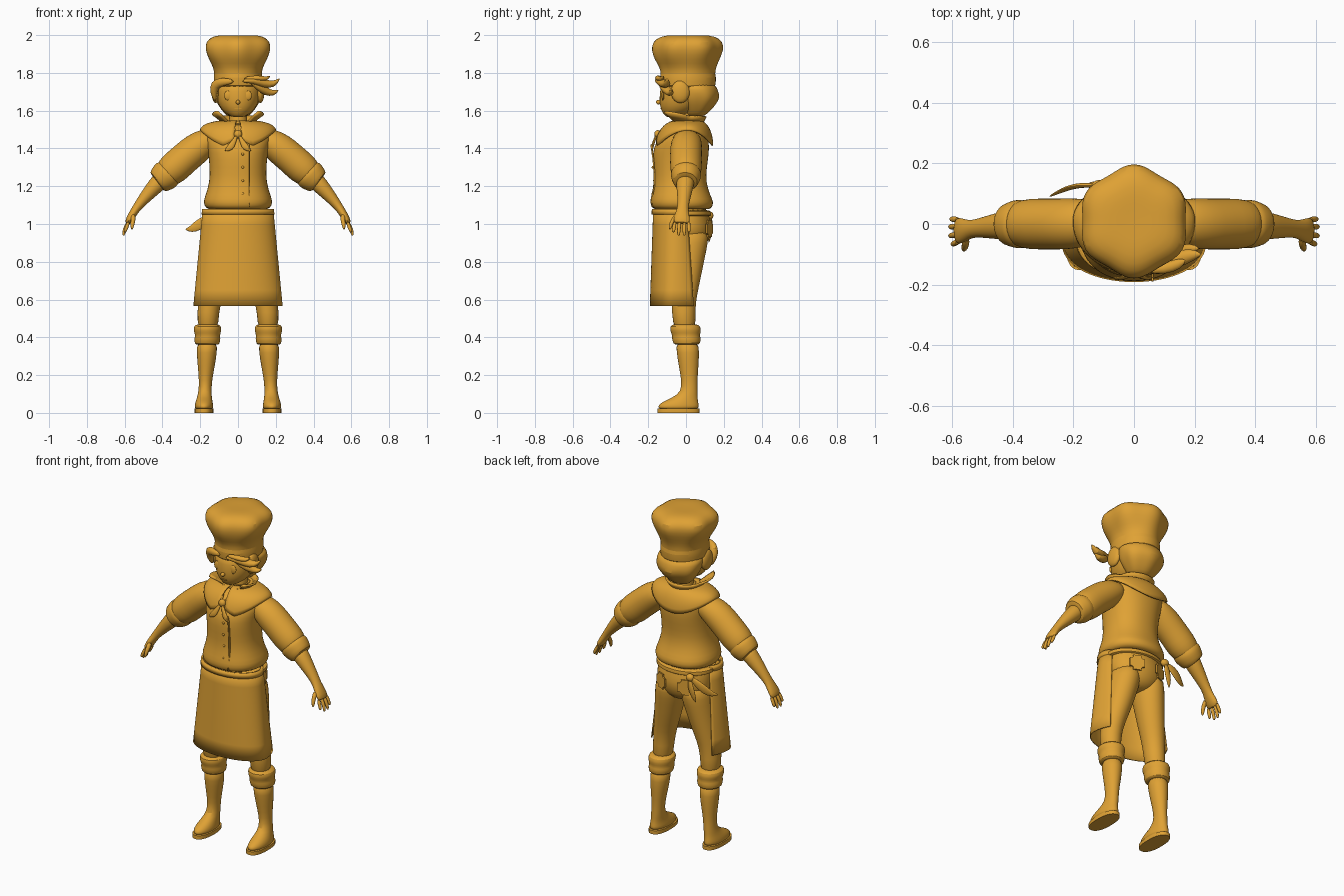
import bpy, bmesh, math
from mathutils import Vector

mat = bpy.data.materials.new("warm_ochre")
mat.diffuse_color = (0.74, 0.36, 0.035, 1)


def finish(name, bm, subsurf=1, solid=0.0, angle=50):
    bmesh.ops.recalc_face_normals(bm, faces=bm.faces)
    me = bpy.data.meshes.new(name)
    bm.to_mesh(me)
    bm.free()
    me.materials.append(mat)
    ob = bpy.data.objects.new(name, me)
    bpy.context.collection.objects.link(ob)
    if solid:
        m = ob.modifiers.new("thickness", "SOLIDIFY")
        m.thickness, m.offset = solid, 0
    if subsurf:
        ob.modifiers.new("smooth", "SUBSURF").levels = subsurf
        ob.modifiers["smooth"].render_levels = subsurf
    for o in bpy.context.selected_objects:
        o.select_set(False)
    ob.select_set(True)
    bpy.context.view_layer.objects.active = ob
    bpy.ops.object.shade_smooth_by_angle(angle=math.radians(angle))
    return ob


def loft(name, rings, n=20, flat=True, power=1.0, lobes=None, sx=1, subsurf=1):
    """Rings are (x, y, z, half width, half depth); not flat = perpendicular to the path."""
    bm = bmesh.new()
    loops = []
    pts = [Vector(r[:3]) for r in rings]
    for i, r in enumerate(rings):
        u, v = Vector((1, 0, 0)), Vector((0, 1, 0))
        if not flat:
            t = (pts[min(i + 1, len(pts) - 1)] - pts[max(i - 1, 0)]).normalized()
            u = v.cross(t).normalized()
            v = t.cross(u)
        loop = []
        for k in range(n):
            a = 2 * math.pi * k / n
            c, s = math.cos(a), math.sin(a)
            c = math.copysign(abs(c) ** power, c)
            s = math.copysign(abs(s) ** power, s)
            f = 1 + (lobes[i] * math.cos(6 * a + math.pi) if lobes else 0)
            p = pts[i] + u * c * r[3] * f + v * s * r[4] * f
            loop.append(bm.verts.new((p.x * sx, p.y, p.z)))
        loops.append(loop)
    for a, b in zip(loops, loops[1:]):
        for k in range(n):
            bm.faces.new((a[k], a[(k + 1) % n], b[(k + 1) % n], b[k]))
    bm.faces.new(loops[0])
    bm.faces.new(loops[-1])
    return finish(name, bm, subsurf)


def sheet(name, fn, nu, nv, solid):
    """Thin cloth surface from a function of two parameters in 0..1."""
    bm = bmesh.new()
    g = [[bm.verts.new(fn(i / nu, j / nv)) for j in range(nv + 1)] for i in range(nu + 1)]
    for i in range(nu):
        for j in range(nv):
            bm.faces.new((g[i][j], g[i + 1][j], g[i + 1][j + 1], g[i][j + 1]))
    return finish(name, bm, 0, solid)


def ball(name, loc, size):
    bm = bmesh.new()
    bmesh.ops.create_uvsphere(bm, u_segments=16, v_segments=10, radius=1)
    for v in bm.verts:
        v.co = Vector(v.co[i] * size[i] + loc[i] for i in range(3))
    return finish(name, bm, 0)


def plate(name, loc, size, rot=(0, 0, 0), bevel=0.0):
    bm = bmesh.new()
    bmesh.ops.create_cube(bm, size=1)
    for v in bm.verts:
        v.co = Vector(v.co[i] * size[i] for i in range(3))
    if bevel:
        edges = [e for e in bm.edges if abs(e.verts[0].co.y - e.verts[1].co.y) > 1e-5]
        bmesh.ops.bevel(bm, geom=edges, offset=bevel, segments=3, affect='EDGES')
    ob = finish(name, bm, 0, 0, 30)
    ob.location, ob.rotation_euler = loc, rot


# Hat, head and hair
loft("chef_hat", [(0, .01, 1.72, .12, .13), (0, .01, 1.725, .128, .148), (0, .01, 1.785, .13, .15),
     (0, .01, 1.79, .125, .143), (0, .01, 1.83, .132, .148), (0, .005, 1.87, .158, .168),
     (0, .008, 1.92, .18, .185), (0, .01, 1.965, .178, .18), (0, .01, 1.995, .14, .14),
     (0, .01, 2.0, .08, .08), (0, .01, 1.998, .03, .03)], n=36,
     lobes=[0, 0, 0, 0, .01, .03, .045, .05, .04, .02, 0])
loft("head", [(0, -.075, 1.565, .025, .025), (0, -.06, 1.575, .05, .055), (0, -.035, 1.605, .09, .1),
     (0, -.02, 1.65, .112, .123), (0, -.005, 1.70, .122, .135), (0, 0, 1.77, .12, .13)])
loft("back_hair", [(0, .045, 1.565, .05, .04), (0, .055, 1.585, .075, .06), (0, .065, 1.63, .11, .09),
     (0, .065, 1.67, .13, .115), (0, .06, 1.71, .135, .108), (0, .045, 1.75, .13, .11)],
     n=28, lobes=[0, .03, .04, .03, 0, 0])
loft("neck", [(0, .01, 1.48, .055, .055), (0, .01, 1.62, .05, .05)])
ball("nose", (0, -.145, 1.645), (.012, .014, .012))
plate("mouth", (0, -.131, 1.61), (.035, .012, .004))
for s in (-1, 1):
    ball("eye", (s * .05, -.122, 1.68), (.024, .008, .026))
    ball("side_hair", (s * .118, -.03, 1.70), (.022, .05, .06))
loft("fringe_left", [(-.02, -.14, 1.755, .01, .008), (-.08, -.13, 1.755, .025, .018),
     (-.125, -.09, 1.74, .032, .025), (-.13, -.08, 1.69, .02, .022), (-.12, -.07, 1.65, .005, .006)],
     n=10, flat=False)
for path in ([(.02, -.15, 1.755, .008, .01), (.08, -.15, 1.765, .02, .022), (.13, -.12, 1.745, .026, .03),
              (.19, -.1, 1.735, .02, .025), (.222, -.1, 1.772, .003, .004)],
             [(.06, -.14, 1.76, .008, .01), (.11, -.12, 1.725, .022, .025), (.15, -.09, 1.70, .024, .025),
              (.19, -.08, 1.69, .016, .018), (.215, -.08, 1.71, .003, .004)],
             [(.03, -.15, 1.77, .008, .01), (.10, -.15, 1.775, .016, .02),
              (.15, -.13, 1.765, .014, .02), (.17, -.12, 1.785, .003, .004)]):
    loft("swept_hair_lock", path, n=10, flat=False)

# Jacket with gathered hem
loft("jacket", [(0, -.02, 1.075, .15, .14), (0, -.022, 1.085, .172, .16), (0, -.022, 1.115, .185, .17),
     (0, -.027, 1.15, .174, .157), (0, -.032, 1.22, .15, .137), (0, -.032, 1.3, .15, .142),
     (0, -.027, 1.38, .158, .15), (0, -.02, 1.43, .172, .142), (0, -.005, 1.48, .18, .118),
     (0, .01, 1.51, .155, .088), (0, .015, 1.54, .07, .06)], n=32, power=.9)
for z in (1.16, 1.23, 1.30, 1.37):
    ball("button", (.025, -.176 if z != 1.23 else -.168, z), (.007, .006, .007))


def placket(u, v):
    z = 1.09 + .33 * u
    return (.058 + .006 * v, -.168 - .014 * abs(2 * u - .9) ** 2, z)


sheet("placket_edge", placket, 10, 1, .008)


# Broad lapped collar with a split front
def cape(u, v):
    a = math.radians(6 + 348 * u)
    c, s = math.cos(a), math.sin(a)
    reach = min(1, .72 + abs(s) * .7) if c > 0 else 1
    q = v * reach * math.pi / 2
    f, h = math.sin(q), 1 - math.cos(q)
    ry = .06 + (.112 if c > 0 else .07) * f
    drop = .05 + .095 * c * c * (1 if c > 0 else .85)
    return ((.06 + .138 * f) * s, .01 - ry * c, 1.545 - drop * h)


sheet("wide_collar", cape, 60, 8, .008)


def stand(u, v):
    a = math.radians(35 + 290 * u)
    c = max(0, math.cos(a))
    r = .066 + v * (.022 + .085 * c)
    return (r * math.sin(a) * (1 + .2 * v), .015 - r * math.cos(a), 1.525 + v * (.045 + .03 * c))


sheet("stand_collar", stand, 40, 3, .012)
loft("neckerchief", [(0, .012, 1.515, .07, .07), (0, .01, 1.53, .078, .08), (0, .01, 1.55, .068, .07)])

# Neck knot and its loose ends
ball("scarf_knot", (0, -.15, 1.475), (.022, .018, .022))
for s in (-1, 1):
    loft("scarf_band", [(.01, -.145, 1.48, .008, .008), (.03, -.11, 1.51, .014, .012),
         (.05, -.06, 1.545, .012, .014)], n=8, flat=False, sx=s)
    loft("scarf_tail", [(.006, -.158, 1.47, .008, .008), (.025, -.172, 1.43, .015, .007),
         (.04, -.18, 1.405, .022, .007), (.07, -.178, 1.385, .003, .004)], n=8, flat=False, sx=s)

# Arms and hands
for s in (-1, 1):
    loft("sleeve", [(.10, .01, 1.455, .05, .06), (.16, .005, 1.44, .072, .08), (.22, 0, 1.40, .086, .086),
         (.28, 0, 1.35, .084, .084), (.34, 0, 1.295, .088, .086), (.38, 0, 1.262, .076, .076),
         (.395, 0, 1.25, .055, .06)], flat=False, sx=s)
    loft("sleeve_cuff", [(.362, 0, 1.277, .06, .06), (.366, 0, 1.273, .08, .08), (.385, 0, 1.255, .083, .082),
         (.41, -.002, 1.235, .074, .072), (.425, -.003, 1.222, .066, .066), (.428, -.003, 1.22, .045, .045)],
         flat=False, sx=s)
    loft("forearm", [(.39, 0, 1.25, .05, .05), (.43, -.005, 1.21, .046, .048), (.48, -.01, 1.155, .036, .038),
         (.53, -.015, 1.095, .024, .028), (.55, -.02, 1.065, .022, .034), (.575, -.022, 1.025, .02, .045),
         (.587, -.024, 1.0, .013, .042)], n=16, flat=False, sx=s)
    for y, tip, x in ((-.058, .955, .598), (-.034, .938, .606), (-.008, .938, .606), (.014, .955, .602)):
        loft("finger", [(.578, y, 1.015, .011, .011), (x - .006, y * 1.1, .975, .0105, .0105),
             (x, y * 1.15, tip + .008, .009, .009), (x, y * 1.15, tip, .004, .004)], n=8, flat=False, sx=s)
    loft("thumb", [(.555, -.045, 1.05, .016, .016), (.555, -.07, 1.02, .013, .013),
         (.56, -.082, .99, .011, .011), (.562, -.086, .97, .005, .005)], n=8, flat=False, sx=s)

# Trousers, boots
loft("trouser_seat", [(0, .01, .86, .05, .06), (0, .01, .89, .12, .10), (0, .01, .94, .162, .122),
     (0, .01, .99, .167, .127), (0, .005, 1.04, .163, .118), (0, 0, 1.10, .158, .115)], n=24)
loft("waist_tie", [(0, 0, 1.04, .166, .125), (0, 0, 1.042, .177, .135), (0, -.005, 1.07, .18, .138),
     (0, -.005, 1.075, .165, .125)], n=28)
for s in (-1, 1):
    loft("trouser_leg", [(.08, .012, .98, .08, .11), (.085, .01, .9, .088, .108), (.1, .008, .82, .082, .092),
         (.12, .0, .72, .074, .08), (.145, -.01, .62, .064, .068), (.158, -.014, .54, .058, .062),
         (.16, -.005, .42, .055, .06)], sx=s)
    loft("boot_cuff", [(.163, .004, .36, .055, .058), (.163, .004, .365, .067, .072), (.162, .002, .395, .071, .078),
         (.161, 0, .41, .065, .073), (.162, -.002, .435, .075, .083), (.161, -.004, .46, .073, .082),
         (.16, -.005, .472, .055, .06)], sx=s)
    loft("boot", [(.18, -.04, .015, .048, .108), (.18, -.04, .035, .05, .11), (.18, -.034, .055, .047, .1),
         (.178, -.008, .078, .04, .07), (.175, .018, .11, .035, .044), (.172, .018, .17, .034, .042),
         (.168, .014, .25, .046, .053), (.165, .01, .32, .054, .06), (.163, .006, .38, .056, .062)], sx=s)
    loft("boot_sole", [(.18, -.04, 0, .05, .112), (.18, -.04, .022, .05, .112)], n=32, power=.85, sx=s, subsurf=0)
    plate("back_pocket", (s * .08, .124, .975), (.085, .008, .09), (0, 0, -s * .4), .02)


# Apron wrapped round the front and sides, open behind
def apron(u, v):
    a = math.radians(-120 + 240 * u)
    c, s = math.cos(a), math.sin(a)
    cy = -.05 - .02 * v
    depth = (.12 - .002 * v) if c > 0 else (.11 + .11 * v)
    return ((.183 + .05 * v) * s, cy - depth * c, 1.08 - .515 * v)


sheet("apron", apron, 48, 6, .007)
sheet("apron_waistband", lambda u, v: Vector(apron(u, .06 * v)) * 1.0 + Vector((0, -.004, 0)), 48, 1, .014)

# Tied ends behind the hip
ball("apron_knot", (-.115, .125, 1.045), (.025, .02, .022))
loft("apron_tie_end", [(-.12, .125, 1.045, .012, .008), (-.17, .13, 1.02, .028, .009), (-.215, .12, .99, .03, .008),
     (-.25, .105, .97, .018, .006), (-.28, .09, .972, .003, .003)], n=10, flat=False)
loft("apron_tie_end_short", [(-.115, .13, 1.04, .01, .008), (-.125, .135, .99, .022, .008),
     (-.14, .13, .94, .018, .007), (-.15, .12, .90, .003, .003)], n=10, flat=False)
